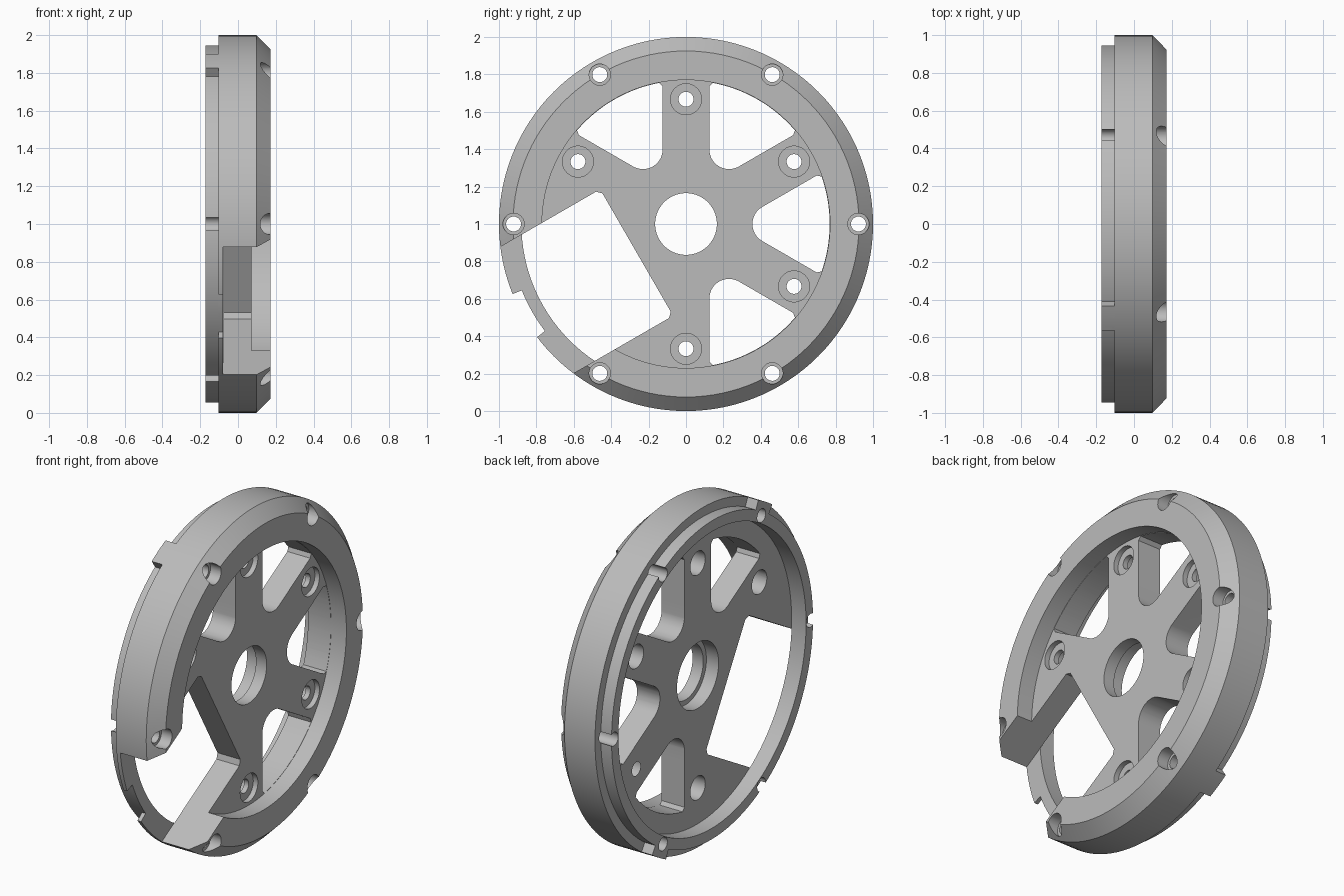
import bpy, bmesh, math
from math import sin, cos, radians, asin, degrees

if "Cube" in bpy.data.objects:
    bpy.data.objects.remove(bpy.data.objects["Cube"])

SEG = 120
CZ = 1.0  # height of the wheel axis

grey = bpy.data.materials.new("machined_grey")
grey.diffuse_color = (0.5, 0.5, 0.5, 1)
grey.use_nodes = True
grey.node_tree.nodes["Principled BSDF"].inputs["Base Color"].default_value = grey.diffuse_color


def finish(bm, name):
    bmesh.ops.recalc_face_normals(bm, faces=bm.faces)
    me = bpy.data.meshes.new(name)
    bm.to_mesh(me)
    bm.free()
    me.materials.append(grey)
    ob = bpy.data.objects.new(name, me)
    bpy.context.collection.objects.link(ob)
    return ob


def lathe(name, profile):
    """Revolve a closed (x, radius) loop around the x axis."""
    bm = bmesh.new()
    rings = []
    for i in range(SEG):
        a = 2 * math.pi * i / SEG
        rings.append([bm.verts.new((x, r * cos(a), CZ + r * sin(a))) for x, r in profile])
    n = len(profile)
    for i in range(SEG):
        p, q = rings[i], rings[(i + 1) % SEG]
        for j in range(n):
            k = (j + 1) % n
            bm.faces.new((p[j], p[k], q[k], q[j]))
    return finish(bm, name)


def prism(name, pts, x0, x1, turn=0):
    """Extrude a (y, z) outline, turned about the axis, from x0 to x1."""
    c, s = cos(radians(turn)), sin(radians(turn))
    bm = bmesh.new()
    ends = [[bm.verts.new((x, c * u - s * v, CZ + s * u + c * v)) for u, v in pts]
            for x in (x0, x1)]
    bm.faces.new(ends[0])
    bm.faces.new(ends[1])
    n = len(pts)
    for i in range(n):
        k = (i + 1) % n
        bm.faces.new((ends[0][i], ends[0][k], ends[1][k], ends[1][i]))
    return finish(bm, name)


def arc(r, a0, a1, n, cu=0.0):
    return [(cu + r * cos(radians(a0 + (a1 - a0) * i / n)),
             r * sin(radians(a0 + (a1 - a0) * i / n))) for i in range(n + 1)]


def sector(r0, r1, half):
    return arc(r0, -half, half, 6) + arc(r1, half, -half, 6)


def combine(target, tool, operation):
    m = target.modifiers.new("cut", 'BOOLEAN')
    m.operation, m.solver, m.object = operation, 'EXACT', tool
    bpy.context.view_layer.objects.active = target
    bpy.ops.object.modifier_apply(modifier=m.name)
    bpy.data.objects.remove(tool, do_unlink=True)


def drill(r, dist, turn, x0, x1):
    combine(wheel, prism("drill", arc(r, 0, 348.75, 31, dist), x0, x1, turn), 'DIFFERENCE')


# Rim, back lip, spoke plate and stepped hub bore in one revolved body
wheel = lathe("spoked_rim", [
    (-0.08, 0.195), (-0.08, 0.88), (-0.175, 0.88), (-0.175, 0.945), (-0.105, 0.945),
    (-0.105, 1.0), (0.095, 1.0), (0.17, 0.925), (0.17, 0.77), (0.07, 0.77),
    (0.07, 0.165), (0.0, 0.165), (0.0, 0.195)])

# Two locating tabs on the back lip
for turn in (120, 300):
    combine(wheel, prism("tab", sector(0.92, 0.9995, 4.3), -0.1745, -0.09, turn), 'UNION')

# Windows between the spokes, rounded towards the hub
edge = 30 - degrees(asin(0.125 / 0.745))
corner = (0.745 * cos(radians(edge)), 0.745 * sin(radians(edge)))
window = (arc(0.105, 120, 240, 16, 0.46) + [(corner[0], -corner[1])]
          + arc(0.768, -19.3, 19.3, 16) + [corner])
for turn in (-60, 0, 60, 120):
    combine(wheel, prism("window", window, -0.1, 0.1, turn), 'DIFFERENCE')

# Large straight-sided opening through plate and rim, leaving the back lip
opening = [(0.305, -0.365), (0.33, -0.39), (1.2, -0.39), (1.2, 0.39), (0.33, 0.39), (0.305, 0.365)]
combine(wheel, prism("opening", opening, -0.081, 0.3, 210), 'DIFFERENCE')

# Notch in the remaining flange
combine(wheel, prism("notch", sector(0.947, 1.1, 7.6), -0.2, -0.05, 209.6), 'DIFFERENCE')

# Rim bolt holes with counterbores
for turn in range(0, 360, 60):
    drill(0.057, 0.922, turn, 0.1, 0.3)
    drill(0.04, 0.922, turn, -0.3, 0.2)

# Spoke bolt holes, recessed on both sides
for turn in (-90, -30, 30, 90, 150):
    drill(0.083, 0.667, turn, 0.04, 0.2)
    drill(0.07, 0.667, turn, -0.2, 0.01)
    drill(0.04, 0.667, turn, -0.3, 0.3)

bpy.ops.object.select_all(action='DESELECT')
wheel.select_set(True)
bpy.context.view_layer.objects.active = wheel
bpy.ops.object.shade_smooth_by_angle(angle=radians(25))
wheel.location.x = 0.0025
